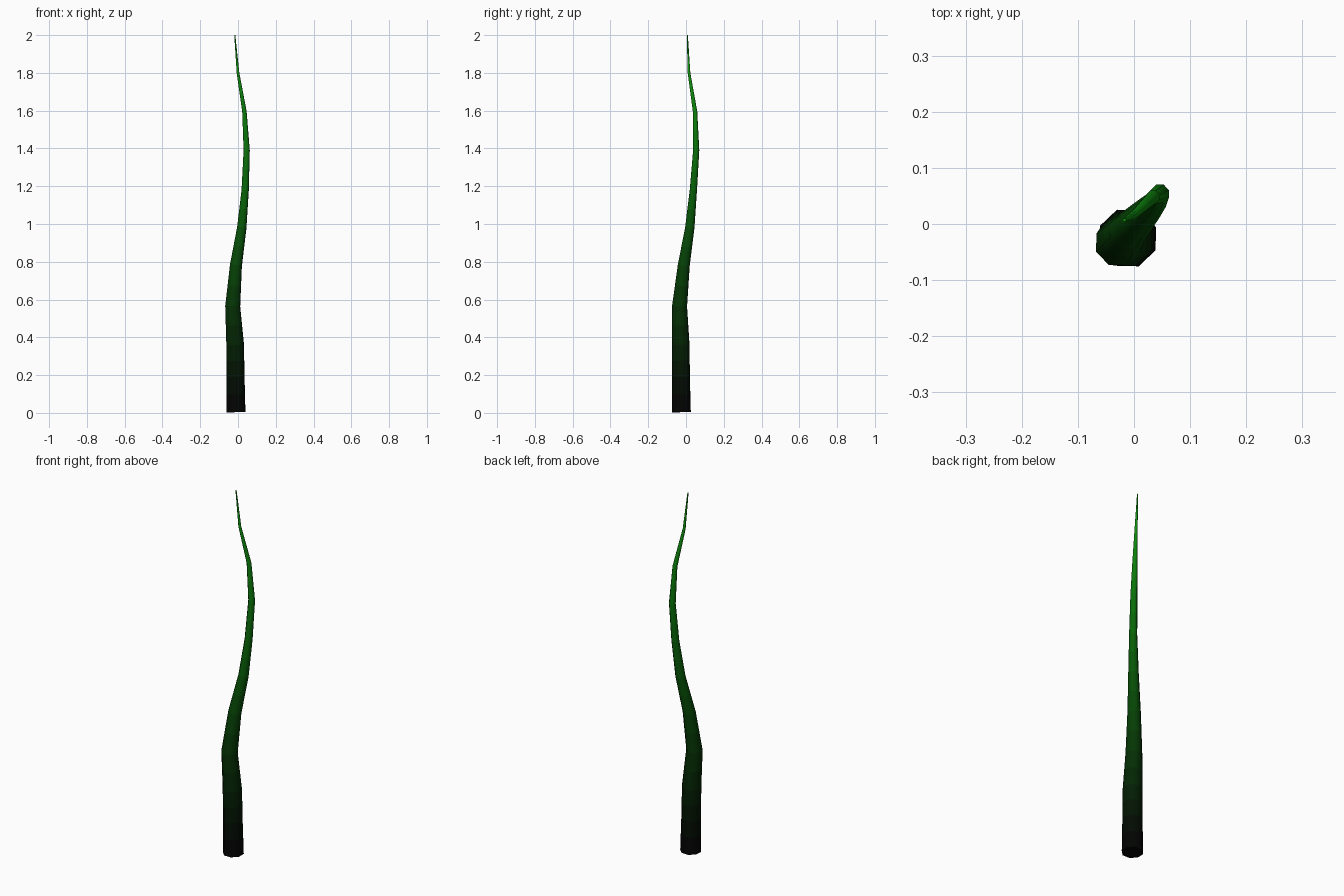
import bpy, bmesh, math
from mathutils import Vector

if "Cube" in bpy.data.objects:
    bpy.data.objects.remove(bpy.data.objects["Cube"])

SIDES, SUB = 8, 2
# centre line (x, y, z) and radius
path = [(-.011, -.025, .004, .054), (-.013, -.027, .19, .051), (-.015, -.028, .36, .050),
        (-.028, -.034, .565, .0425), (-.011, -.012, .78, .034), (.020, .020, .98, .0265),
        (.038, .039, 1.18, .0205), (.046, .054, 1.39, .0175), (.034, .048, 1.595, .0125),
        (.000, .016, 1.80, .0075), (-.017, .007, 2.0, .003)]


def ring(i):
    x, y, z, r = path[i]
    a, b = path[max(i - 1, 0)], path[min(i + 1, len(path) - 1)]
    tangent = (Vector(b[:3]) - Vector(a[:3])).normalized()
    q = Vector((0, 0, 1)).rotation_difference(tangent)
    pts = []
    for k in range(SIDES):
        t = math.radians(21) + k * math.tau / SIDES
        pts.append(Vector((x, y, z)) + q @ Vector((r * math.cos(t), r * math.sin(t), 0)))
    return pts


# main rings, with in-between rings that only carry the colour bands
main = [ring(i) for i in range(len(path))]
rings = []
for lo, hi in zip(main, main[1:]):
    for s in range(SUB):
        rings.append([p.lerp(q, s / SUB) for p, q in zip(lo, hi)])
rings.append(main[-1])

# tapered stalk
bm = bmesh.new()
vs = [[bm.verts.new(p) for p in r] for r in rings]
bands = len(vs) - 1
for i in range(bands):
    for k in range(SIDES):
        n = (k + 1) % SIDES
        f = bm.faces.new((vs[i][k], vs[i][n], vs[i + 1][n], vs[i + 1][k]))
        f.material_index = i
bm.faces.new(vs[0][::-1])
bm.faces.new(vs[-1]).material_index = bands - 1

mesh = bpy.data.meshes.new("stalk")
bm.to_mesh(mesh)
bm.free()

# black to green gradient
for i in range(bands):
    t = (i + .5) / bands
    m = bpy.data.materials.new(f"stalk_band_{i}")
    rb = (.03 + .06 * t) ** 2.2
    m.diffuse_color = (rb, (.03 + .59 * t) ** 2.2, rb, 1)
    m.use_nodes = True
    m.node_tree.nodes["Principled BSDF"].inputs["Base Color"].default_value = m.diffuse_color
    mesh.materials.append(m)

obj = bpy.data.objects.new("stalk", mesh)
bpy.context.collection.objects.link(obj)
bpy.context.view_layer.objects.active = obj
obj.select_set(True)
bpy.ops.object.shade_smooth_by_angle(angle=math.radians(60))
